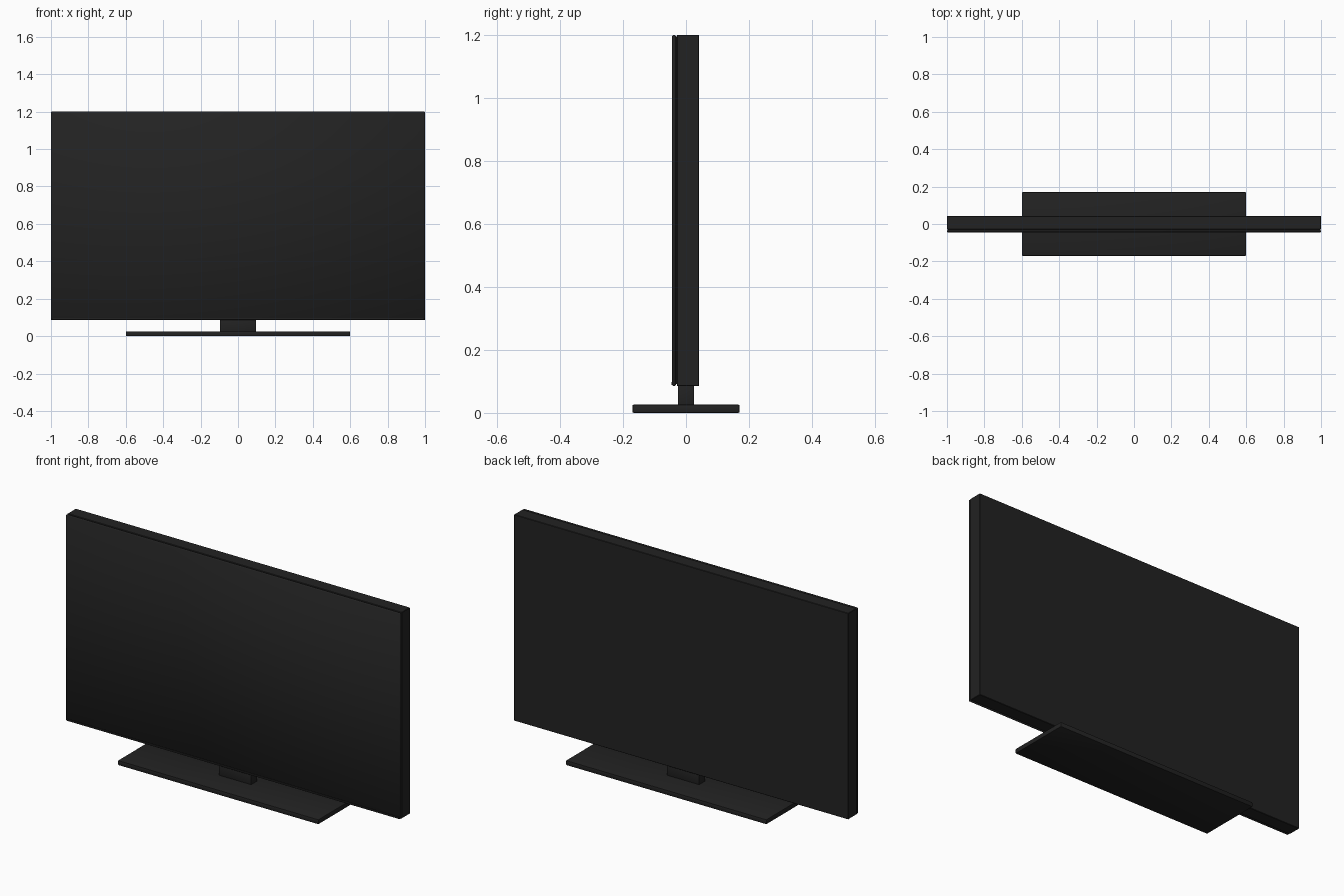
import bpy
import math

cube = bpy.data.objects.get("Cube")
if cube:
    bpy.data.objects.remove(cube, do_unlink=True)


def make_material(name, color):
    mat = bpy.data.materials.new(name)
    mat.use_nodes = True
    mat.diffuse_color = color
    mat.node_tree.nodes["Principled BSDF"].inputs["Base Color"].default_value = color
    return mat


black = make_material("matte black", (0.016, 0.016, 0.016, 1))


def box(name, x, y, z, bevel=0.0, segments=1, smooth_all=False):
    """Box spanning the given (min, max) ranges, with optional rounded edges."""
    spans = (x, y, z)
    bpy.ops.mesh.primitive_cube_add(size=1, location=[(a + b) / 2 for a, b in spans])
    obj = bpy.context.object
    obj.name = name
    obj.scale = [b - a for a, b in spans]
    bpy.ops.object.transform_apply(location=False, rotation=False, scale=True)
    obj.data.materials.append(black)
    if bevel:
        mod = obj.modifiers.new("Rounded edges", "BEVEL")
        mod.width = bevel
        mod.segments = segments
        bpy.ops.object.modifier_apply(modifier=mod.name)
    if smooth_all:
        bpy.ops.object.shade_smooth()
    else:
        bpy.ops.object.shade_smooth_by_angle(angle=math.radians(30))
    return obj


# Screen: rear housing, recessed seam and softly shaded front panel
box("rear_housing", (-1, 1), (-0.029, 0.042), (0.085, 1.2), 0.002)
box("seam", (-0.994, 0.994), (-0.036, -0.026), (0.091, 1.194))
box("front_panel", (-1, 1), (-0.044, -0.032), (0.085, 1.2), 0.004, 1, True)

# Lower lip along the front edge
box("lower_lip", (-0.996, 0.996), (-0.0455, -0.04), (0.088, 0.098), 0.001)

# Stand: short neck and flat foot
box("stand_neck", (-0.097, 0.097), (-0.026, 0.026), (0.02, 0.09), 0.003, 2)
box("stand_foot", (-0.6, 0.6), (-0.17, 0.17), (0, 0.026), 0.004, 2)
